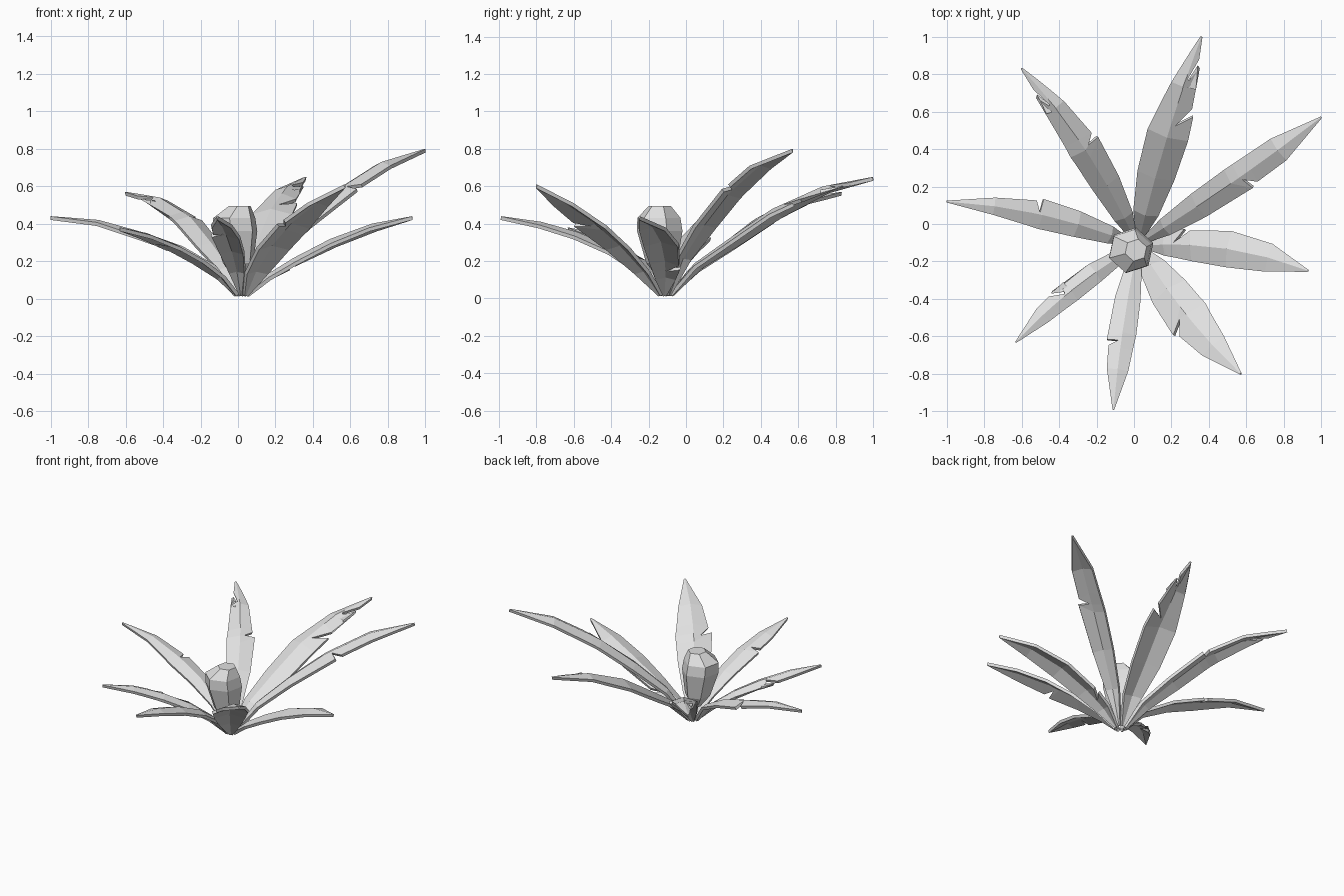
import bpy, bmesh
from math import cos, sin, tau
from mathutils import Vector

cube = bpy.data.objects.get("Cube")
if cube:
    bpy.data.objects.remove(cube, do_unlink=True)

grey = bpy.data.materials.new("pale grey")
grey.use_nodes = True
colour = (0.75, 0.75, 0.75, 1)
grey.diffuse_color = colour
grey.node_tree.nodes["Principled BSDF"].inputs["Base Color"].default_value = colour

ROOT = Vector((0.02, -0.11, 0))
KNOTS = (0, 0.12, 0.3, 0.5, 0.75, 1)
LEFT, RIGHT = 1, -1


def make_object(name, bm):
    bmesh.ops.recalc_face_normals(bm, faces=bm.faces)
    mesh = bpy.data.meshes.new(name)
    bm.to_mesh(mesh)
    bm.free()
    mesh.materials.append(grey)
    obj = bpy.data.objects.new(name, mesh)
    bpy.context.collection.objects.link(obj)
    return obj


def sample(values, t):
    for i in range(len(KNOTS) - 1):
        if t <= KNOTS[i + 1]:
            f = (t - KNOTS[i]) / (KNOTS[i + 1] - KNOTS[i])
            return values[i] + (values[i + 1] - values[i]) * f
    return values[-1]


def leaf(name, tip, heights, half_width, taper, bow, notches):
    """Ridged blade from the root to the tip, torn at each notch:
    (side, place of the tooth, width left at the slit, slit's distance behind the tooth)."""
    along = Vector((*tip, 0)) - ROOT
    left = Vector((-along.y, along.x, 0)).normalized()
    start = ROOT + along.normalized() * 0.03
    along -= along.normalized() * 0.03
    heights = (0.02, *heights)
    shape = (0.12, 0.6, 0.9, 1, taper, 0.03)   # relative half width at each knot

    def spine(t):
        p = start + along * t + left * (4 * bow * t * (1 - t))
        p.z = sample(heights, t)
        return p

    def edge(side, t, scale):
        tangent = (spine(min(t + 0.05, 1)) - spine(max(t - 0.05, 0))).normalized()
        across = Vector((-tangent.y, tangent.x, 0)).normalized()
        up = tangent.cross(across)
        w = half_width * sample(shape, t) * scale
        return spine(t) + across * (side * w) - up * (0.3 * w)

    # Each station: place on the spine, then (place, width scale) for a torn side
    stations = [(t, {}) for t in KNOTS
                if all(not -0.08 < t - n[1] < 0.07 for n in notches)]
    for side, n, depth, lag in notches:
        stations += [(n - 0.05 - lag, {side: (n, 1.1)}),
                     (n - 0.01 - lag / 2, {side: (n - lag, depth)}),
                     (n + 0.05, {side: (n + 0.035, 0.95)})]
    stations.sort(key=lambda s: s[0])

    bm = bmesh.new()
    rows = []
    for t, cuts in stations:
        points = (edge(LEFT, *cuts.get(LEFT, (t, 1))), spine(t),
                  edge(RIGHT, *cuts.get(RIGHT, (t, 1))))
        rows.append([bm.verts.new(p) for p in points])
    for a, b in zip(rows, rows[1:]):
        for i in (0, 1):
            bm.faces.new((a[i], a[i + 1], b[i + 1], b[i]))
    obj = make_object(name, bm)
    solid = obj.modifiers.new("thickness", "SOLIDIFY")
    solid.thickness = 0.02
    solid.offset = 0


# Leaves, going round the plant
leaf("right_leaf", (-1, 0.12), (0.17, 0.27, 0.34, 0.41, 0.43), 0.075, 0.58, -0.042,
     [(RIGHT, 0.5, 0.1, -0.01)])
leaf("back_right_leaf", (-0.6, 0.83), (0.16, 0.29, 0.43, 0.53, 0.56), 0.085, 0.65, -0.045,
     [(RIGHT, 0.51, 0.3, 0), (LEFT, 0.85, 0.2, 0.07)])
leaf("back_leaf", (0.36, 1), (0.18, 0.32, 0.47, 0.59, 0.64), 0.11, 0.6, 0.018,
     [(RIGHT, 0.62, 0.2, 0.06), (RIGHT, 0.86, 0.1, 0.07)])
leaf("back_left_leaf", (1, 0.57), (0.22, 0.4, 0.57, 0.72, 0.79), 0.078, 0.88, -0.015,
     [(RIGHT, 0.55, 0.2, 0.01)])
leaf("left_leaf", (0.93, -0.25), (0.12, 0.22, 0.31, 0.39, 0.43), 0.095, 0.78, 0.05,
     [(LEFT, 0.23, 0.1, 0.05)])
leaf("front_left_leaf", (0.57, -0.8), (0.15, 0.29, 0.41, 0.52, 0.6), 0.115, 0.65, -0.03,
     [(RIGHT, 0.53, 0.35, 0.04)])
leaf("front_leaf", (-0.11, -0.99), (0.15, 0.26, 0.34, 0.4, 0.43), 0.073, 0.75, -0.012,
     [(RIGHT, 0.57, 0.2, 0)])
leaf("front_right_leaf", (-0.63, -0.63), (0.12, 0.21, 0.28, 0.34, 0.37), 0.06, 0.75, -0.03,
     [(RIGHT, 0.6, 0.1, 0.05)])

# Faceted bud leaning slightly to one side: (x, y, z, radius) per ring
SIDES = 6
bm = bmesh.new()
rings = []
for x, y, z, r in [(0.005, -0.12, 0.11, 0.03), (0, -0.13, 0.19, 0.085),
                   (-0.015, -0.14, 0.36, 0.124), (-0.02, -0.145, 0.43, 0.118),
                   (0.01, -0.14, 0.495, 0.06)]:
    angles = [tau * (i + 0.3) / SIDES for i in range(SIDES)]
    rings.append([bm.verts.new((x + r * cos(a), y + r * sin(a), z)) for a in angles])
for a, b in zip(rings, rings[1:]):
    for i in range(SIDES):
        j = (i + 1) % SIDES
        bm.faces.new((a[i], a[j], b[j], b[i]))
bm.faces.new(rings[0])
bm.faces.new(rings[-1])
make_object("bud", bm)
